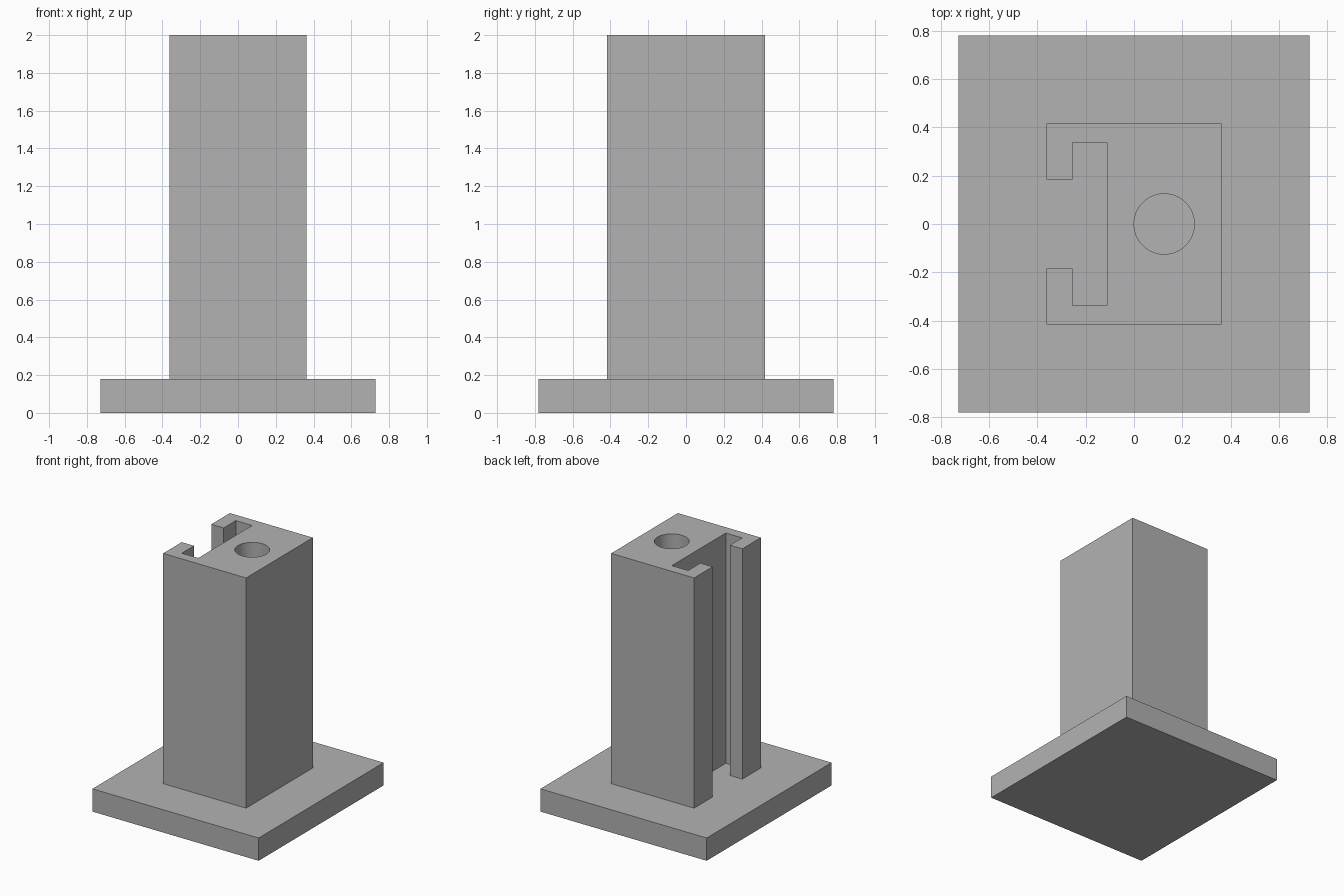
import bpy, bmesh, math

if "Cube" in bpy.data.objects:
    bpy.data.objects.remove(bpy.data.objects["Cube"])

BASE_TOP, TOP = 0.18, 2.0

grey = bpy.data.materials.new("plain_grey")
grey.use_nodes = True
colour = (0.448, 0.448, 0.448, 1)
grey.diffuse_color = colour
grey.node_tree.nodes["Principled BSDF"].inputs["Base Color"].default_value = colour


def extrude_profile(name, points, z0, z1):
    """Extrude a counter-clockwise outline from z0 to z1."""
    bm = bmesh.new()
    face = bm.faces.new([bm.verts.new((x, y, z0)) for x, y in points])
    result = bmesh.ops.extrude_face_region(bm, geom=[face], use_keep_orig=True)
    top = [v for v in result["geom"] if isinstance(v, bmesh.types.BMVert)]
    bmesh.ops.translate(bm, verts=top, vec=(0, 0, z1 - z0))
    bmesh.ops.recalc_face_normals(bm, faces=bm.faces)
    mesh = bpy.data.meshes.new(name)
    bm.to_mesh(mesh)
    bm.free()
    mesh.materials.append(grey)
    obj = bpy.data.objects.new(name, mesh)
    bpy.context.collection.objects.link(obj)
    return obj


# Base plate
bx, by = 0.727, 0.78
extrude_profile("base_plate", [(-bx, -by), (bx, -by), (bx, by), (-bx, by)], 0, BASE_TOP)

# Column with a T-slot along its right side: half outline, mirrored in y
half = [(0.363, 0.417), (-0.363, 0.417), (-0.363, 0.185),
        (-0.255, 0.185), (-0.255, 0.337), (-0.112, 0.337)]
outline = half + [(x, -y) for x, y in reversed(half)]
column = extrude_profile("slotted_column", outline, BASE_TOP, TOP)

# Round bore down the column
bpy.ops.mesh.primitive_cylinder_add(vertices=64, radius=0.125, depth=3,
                                    location=(0.125, 0, 1))
cutter = bpy.context.object
cutter.name = "bore_cutter"
cutter.hide_render = True
cutter.data.materials.append(grey)
bore = column.modifiers.new("bore", 'BOOLEAN')
bore.operation = 'DIFFERENCE'
bore.solver = 'EXACT'
bore.object = cutter

bpy.ops.object.select_all(action='DESELECT')
column.select_set(True)
bpy.context.view_layer.objects.active = column
bpy.ops.object.modifier_apply(modifier=bore.name)
bpy.data.objects.remove(cutter)
bpy.ops.object.shade_smooth_by_angle(angle=math.radians(30))
